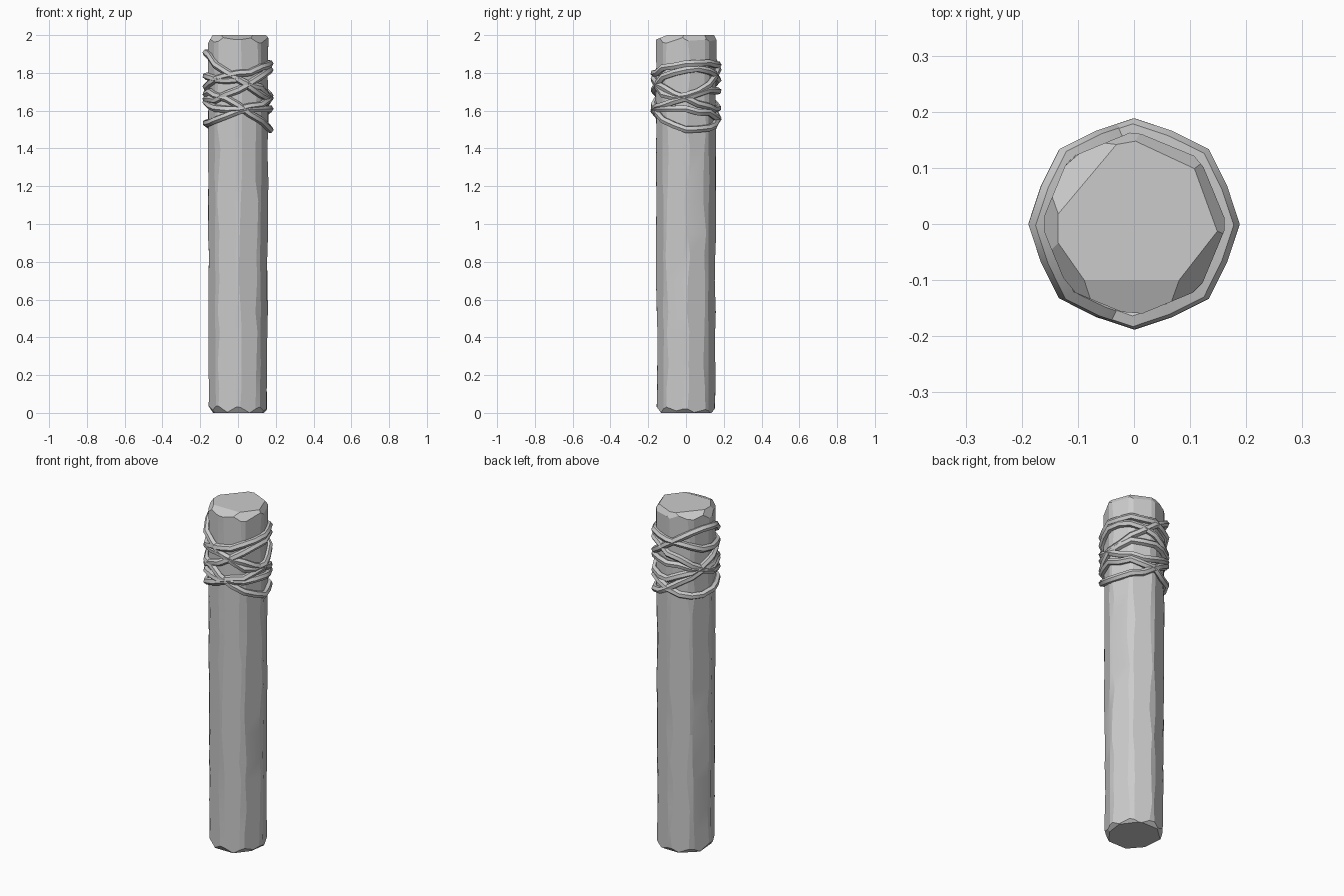
import bpy, bmesh, math, random
from mathutils import Vector

random.seed(7)
if "Cube" in bpy.data.objects:
    bpy.data.objects.remove(bpy.data.objects["Cube"])

grey = bpy.data.materials.new("weathered_grey")
grey.use_nodes = True
tone = (0.6, 0.6, 0.6, 1)
grey.diffuse_color = tone
grey.node_tree.nodes["Principled BSDF"].inputs["Base Color"].default_value = tone


def finish(ob, angle):
    bpy.ops.object.select_all(action="DESELECT")
    ob.select_set(True)
    bpy.context.view_layer.objects.active = ob
    bpy.ops.object.shade_smooth_by_angle(angle=math.radians(angle))


# Post: octagon with unevenly shaved corners, widening slightly upward
def post_ring(bm, z):
    radius = 0.158 + 0.004 * z
    ring = []
    for i in range(8):
        corner = i * math.pi / 4
        for side in (-1, 1):
            turn = side * random.uniform(0.03, 0.15)
            r = radius * math.cos(math.pi / 8) / math.cos(math.pi / 8 - abs(turn))
            ring.append(bm.verts.new((r * math.cos(corner + turn), r * math.sin(corner + turn), z)))
    return ring


def chip(bm, degrees, reach, slope, top):
    """Slice a sloping chip off the rim; reach is where it meets the end face."""
    a = math.radians(degrees)
    out = Vector((math.cos(a), math.sin(a), 0))
    sign = 1 if top else -1
    point = out * reach + Vector((0, 0, 2 if top else 0))
    normal = (out * slope + Vector((0, 0, sign))).normalized()
    geom = bm.verts[:] + bm.edges[:] + bm.faces[:]
    cut = bmesh.ops.bisect_plane(bm, geom=geom, plane_co=point, plane_no=normal, clear_outer=True)
    edges = [e for e in cut["geom_cut"] if isinstance(e, bmesh.types.BMEdge)]
    bmesh.ops.holes_fill(bm, edges=edges, sides=0)


bm = bmesh.new()
levels = [0] + [0.14 * i + random.uniform(-0.03, 0.03) for i in range(1, 14)] + [2]
rings = [post_ring(bm, z) for z in levels]
for low, high in zip(rings, rings[1:]):
    for i in range(16):
        j = (i + 1) % 16
        bm.faces.new((low[i], low[j], high[j], high[i]))
bm.faces.new(rings[0][::-1])
bm.faces.new(rings[-1])

# Top rim chips: direction, reach, slope
for d, reach, slope in [(-90, 0.1, 0.4), (-38, 0.125, 1.2), (20, 0.135, 1.5), (65, 0.135, 1.6),
                        (100, 0.145, 2), (140, 0.115, 0.7), (180, 0.135, 1.8), (215, 0.13, 1.3)]:
    chip(bm, d, reach, slope, True)
# Bottom rim chips
for i in range(8):
    chip(bm, i * 45 + random.uniform(-8, 8), random.uniform(0.125, 0.138), random.uniform(0.8, 1.6), False)

bmesh.ops.recalc_face_normals(bm, faces=bm.faces[:])
mesh = bpy.data.meshes.new("post")
bm.to_mesh(mesh)
bm.free()
mesh.materials.append(grey)
post = bpy.data.objects.new("post", mesh)
bpy.context.collection.objects.link(post)
finish(post, 14)


# Rope: tilted loops hugging the octagon
def rope_loop(index, z_left, z_right, tilt):
    curve = bpy.data.curves.new("rope_loop", "CURVE")
    curve.dimensions = "3D"
    curve.bevel_depth = 0.0195
    curve.bevel_resolution = 1
    curve.use_fill_caps = True
    line = curve.splines.new("POLY")
    line.points.add(15)
    line.use_cyclic_u = True
    for i, p in enumerate(line.points):
        a = i * math.pi / 8
        r = 0.169 if i % 2 == 0 else 0.160
        z = (z_left + z_right) / 2 + (z_left - z_right) / 2 * math.cos(a) + tilt * math.sin(a)
        p.co = (r * math.cos(a), r * math.sin(a), z + random.uniform(-0.008, 0.008), 1)
    curve.materials.append(grey)
    ob = bpy.data.objects.new(f"rope_loop_{index}", curve)
    bpy.context.collection.objects.link(ob)
    bpy.ops.object.select_all(action="DESELECT")
    ob.select_set(True)
    bpy.context.view_layer.objects.active = ob
    bpy.ops.object.convert(target="MESH")
    finish(bpy.context.view_layer.objects.active, 50)


# Height at left, height at right, tilt toward the back
loops = [(1.68, 1.90, 0.03), (1.85, 1.78, 0.025), (1.50, 1.69, -0.035), (1.61, 1.53, -0.02),
         (1.66, 1.72, -0.07), (1.67, 1.65, 0.05), (1.82, 1.66, 0.03)]
for n, (left, right, tilt) in enumerate(loops, 1):
    rope_loop(n, left, right, tilt)
